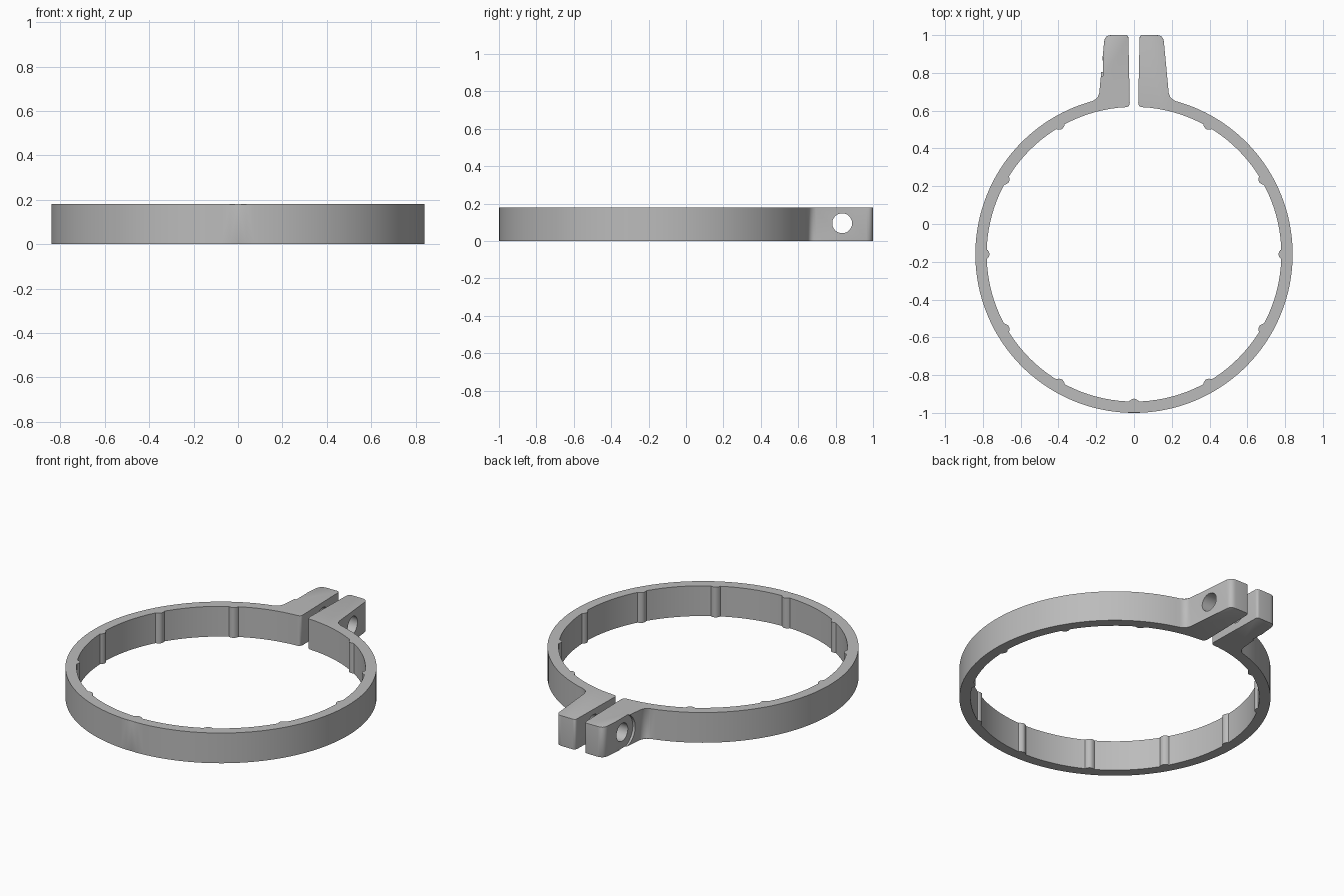
import bpy, bmesh
from math import sin, cos, radians, pi, asin, degrees
from mathutils import Vector

cube = bpy.data.objects.get("Cube")
if cube:
    bpy.data.objects.remove(cube, do_unlink=True)

CY, R_OUT, R_IN, H = -0.16, 0.84, 0.78, 0.18
HOLE = (0.835, 0.095)

grey = bpy.data.materials.new("plain grey")
grey.use_nodes = True
colour = (0.5, 0.5, 0.5, 1)
grey.diffuse_color = colour
grey.node_tree.nodes["Principled BSDF"].inputs["Base Color"].default_value = colour


def polar(r, deg):
    return Vector((r * cos(radians(deg)), CY + r * sin(radians(deg))))


def rounded(prev, corner, nxt, r, steps=6):
    """Points of a curve that rounds one corner of an outline."""
    a = corner + (prev - corner).normalized() * r
    b = corner + (nxt - corner).normalized() * r
    ts = [i / steps for i in range(steps + 1)]
    return [a * (1 - t) ** 2 + corner * 2 * t * (1 - t) + b * t * t for t in ts]


def inner_radius(deg):
    """Inner wall with a small rounded rib every 30 degrees."""
    off = (deg + 15) % 30 - 15
    d = radians(off) * R_IN / 0.026
    rib = abs(d) < 1 and abs(deg - 90) > 15
    return R_IN - (0.015 * cos(d * pi / 2) ** 0.8 if rib else 0)


def inner_angles(end):
    """Coarse steps on the wall, fine steps over the ribs."""
    angles = []
    for k in range(-90, 91, 30):
        angles += [k + i * 0.32 for i in range(-6, 7)]
        angles += [k + 3 * i for i in range(1, 10)]
    return [a for a in angles if -90 <= a < end]


# Right-hand half of the clamp outline: inner wall, lug, outer wall
gap_low, gap_top = Vector((0.022, CY + R_IN)), Vector((0.03, 1.0))
lug_top, lug_root = Vector((0.155, 1.0)), Vector((0.187, 0.66))
root_deg = degrees(asin((0.66 - CY) / R_OUT))
half = [polar(inner_radius(a), a) for a in inner_angles(86)]
n_inner = len(half)
half += rounded(half[-1], gap_low, gap_top, 0.022)
half += rounded(gap_low, gap_top, lug_top, 0.016)
half += rounded(gap_top, lug_top, lug_root, 0.035)
half += rounded(lug_top, lug_root, polar(R_OUT, root_deg - 4), 0.035)
steps = 64
half += [polar(R_OUT, 73 - i * (73 + 90) / steps) for i in range(steps + 1)]

# Clamp body: extrude the half, soften the outer rims, mirror
bm = bmesh.new()
low = [bm.verts.new((p.x, p.y, 0)) for p in half]
high = [bm.verts.new((p.x, p.y, H)) for p in half]
bm.faces.new(low[::-1])
bm.faces.new(high)
for i in range(len(half) - 1):
    bm.faces.new((low[i], low[i + 1], high[i + 1], high[i]))
rims = [bm.edges.get((ring[i], ring[i + 1]))
        for ring in (low, high) for i in range(n_inner + 3, len(half) - 1)]
bmesh.ops.bevel(bm, geom=rims, offset=0.009, segments=2, profile=0.5,
                affect='EDGES', clamp_overlap=True)
bmesh.ops.recalc_face_normals(bm, faces=bm.faces)
# the open cut on the mirror plane stays unfilled
for v in bm.verts:
    if abs(v.co.x) < 0.0005:
        v.co.x = 0
mesh = bpy.data.meshes.new("clamp_ring")
bm.to_mesh(mesh)
bm.free()
clamp = bpy.data.objects.new("clamp_ring", mesh)
bpy.context.collection.objects.link(clamp)
mesh.materials.append(grey)
mirror = clamp.modifiers.new("mirror", 'MIRROR')
mirror.use_clip = True
bpy.context.view_layer.objects.active = clamp
clamp.select_set(True)
bpy.ops.object.modifier_apply(modifier="mirror")


def drill(name, radius, x0, x1):
    """Cut a round bore along x through the lugs."""
    bpy.ops.mesh.primitive_cylinder_add(
        vertices=48, radius=radius, depth=x1 - x0,
        location=((x0 + x1) / 2, *HOLE), rotation=(0, pi / 2, 0))
    cutter = bpy.context.object
    cutter.name = name
    cutter.hide_render = True
    cutter.data.materials.append(grey)
    cut = clamp.modifiers.new(name, 'BOOLEAN')
    cut.operation, cut.solver, cut.object = 'DIFFERENCE', 'EXACT', cutter
    bpy.context.view_layer.objects.active = clamp
    bpy.ops.object.modifier_apply(modifier=name)
    bpy.data.objects.remove(cutter, do_unlink=True)


# Screw bore through both lugs, and a shallow seat for the screw head
drill("screw_bore", 0.053, -0.4, 0.4)
drill("screw_seat", 0.1, -0.4, -0.164)

bpy.ops.object.select_all(action='DESELECT')
clamp.select_set(True)
bpy.context.view_layer.objects.active = clamp
bpy.ops.object.shade_smooth_by_angle(angle=radians(32))
